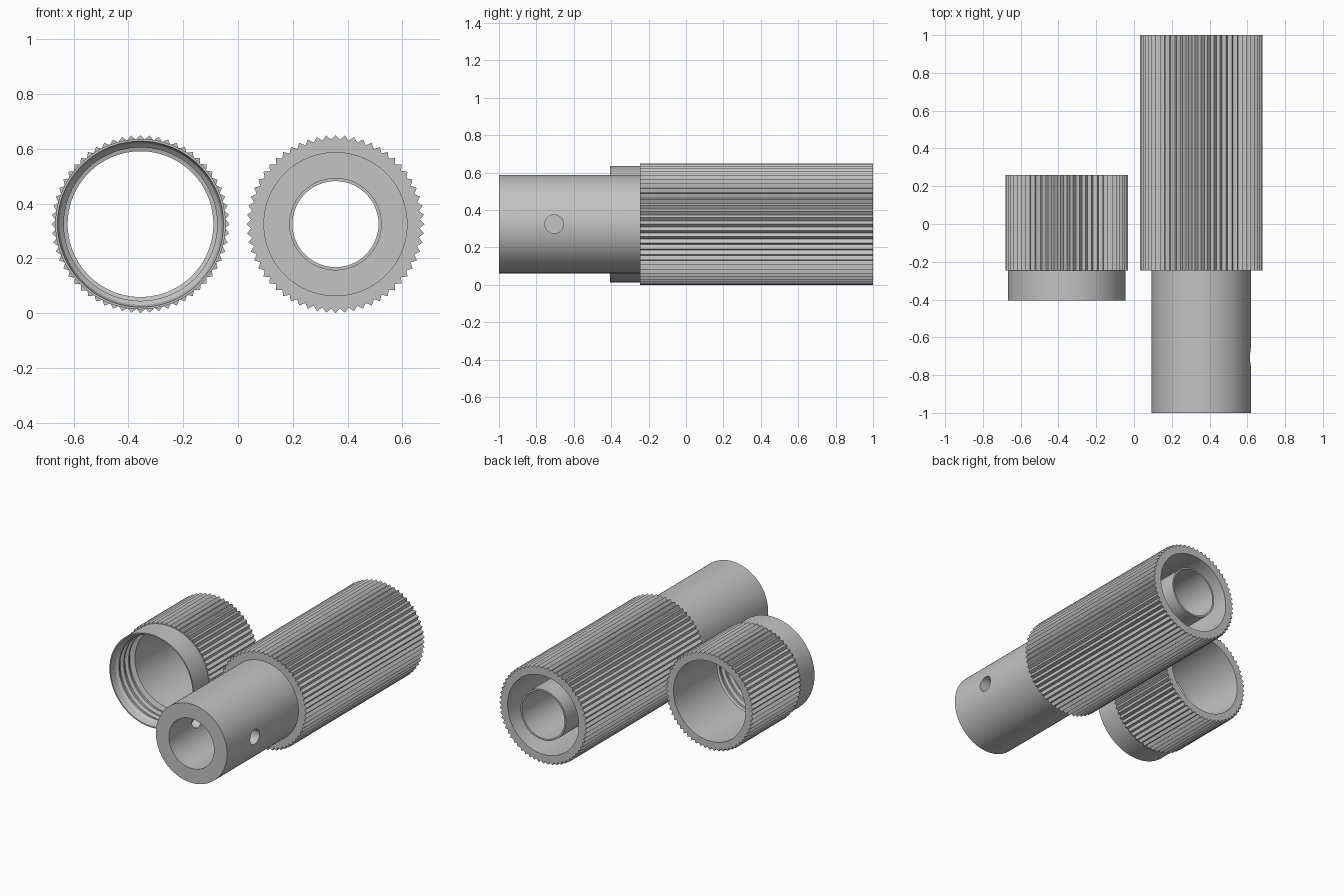
import bpy, bmesh, math

default = bpy.data.objects.get("Cube")
if default:
    bpy.data.objects.remove(default, do_unlink=True)

TEETH = 60
RIM = 0.325        # outer radius of the knurled grip
DEPTH = 0.017      # knurl depth
AXIS = 0.356       # sideways offset of both part axes

grey = bpy.data.materials.new("plain grey")
grey.use_nodes = True
colour = (0.55, 0.55, 0.55, 1)
grey.diffuse_color = colour
grey.node_tree.nodes["Principled BSDF"].inputs["Base Color"].default_value = colour


def lathe(name, profile, x):
    """Spin a closed (radius, y) profile about a y axis; points at RIM are knurled."""
    bm = bmesh.new()
    count = TEETH * 2
    rings = []
    for i in range(count):
        a = 2 * math.pi * i / count
        ring = []
        for r, y in profile:
            if r == RIM and i % 2:
                r -= DEPTH
            ring.append(bm.verts.new((r * math.cos(a), y, r * math.sin(a))))
        rings.append(ring)
    n = len(profile)
    for i in range(count):
        p, q = rings[i], rings[(i + 1) % count]
        for j in range(n):
            k = (j + 1) % n
            bm.faces.new((p[j], p[k], q[k], q[j]))
    bmesh.ops.recalc_face_normals(bm, faces=bm.faces)
    mesh = bpy.data.meshes.new(name)
    bm.to_mesh(mesh)
    bm.free()
    mesh.materials.append(grey)
    obj = bpy.data.objects.new(name, mesh)
    obj.location = (x, 0, RIM)
    bpy.context.collection.objects.link(obj)
    return obj


def activate(obj):
    bpy.ops.object.select_all(action="DESELECT")
    obj.select_set(True)
    bpy.context.view_layer.objects.active = obj


# Handle: front spigot, knurled grip, rear cavity with a thin inner tube
handle = lathe("knurled_handle", [
    (0.263, -1), (0.263, -0.245), (RIM, -0.245), (RIM, 1),
    (0.263, 1), (0.263, -0.1), (0.168, -0.1), (0.168, 1),
    (0.157, 1), (0.157, -0.25), (0.167, -0.25), (0.167, -1)], AXIS)

# Blind cross hole drilled from the left side of the spigot
bpy.ops.mesh.primitive_cylinder_add(
    vertices=32, radius=0.05, depth=0.62,
    location=(AXIS + 0.09, -0.705, RIM), rotation=(0, math.pi / 2, 0))
drill = bpy.context.object
drill.name = "drill_cutter"
drill.hide_render = True
drill.data.materials.append(grey)
activate(handle)
cut = handle.modifiers.new("cross_hole", "BOOLEAN")
cut.operation = "DIFFERENCE"
cut.solver = "EXACT"
cut.object = drill
bpy.ops.object.modifier_apply(modifier=cut.name)
bpy.data.objects.remove(drill, do_unlink=True)

# Collar: knurled ring with a plain front lip and threads inside it
thread = []
for i in range(3):
    y = -0.35 + i * 0.05
    thread += [(0.28, y), (0.28, y + 0.012), (0.297, y + 0.022), (0.297, y + 0.04)]
collar = lathe("knurled_collar", [
    (0.311, -0.405), (0.311, -0.245), (RIM, -0.245), (RIM, 0.26),
    (0.266, 0.26), (0.266, -0.2)] + thread[::-1] + [
    (0.295, -0.365), (0.303, -0.405)], -AXIS)

for part in (handle, collar):
    activate(part)
    bpy.ops.object.shade_smooth_by_angle(angle=math.radians(30))
